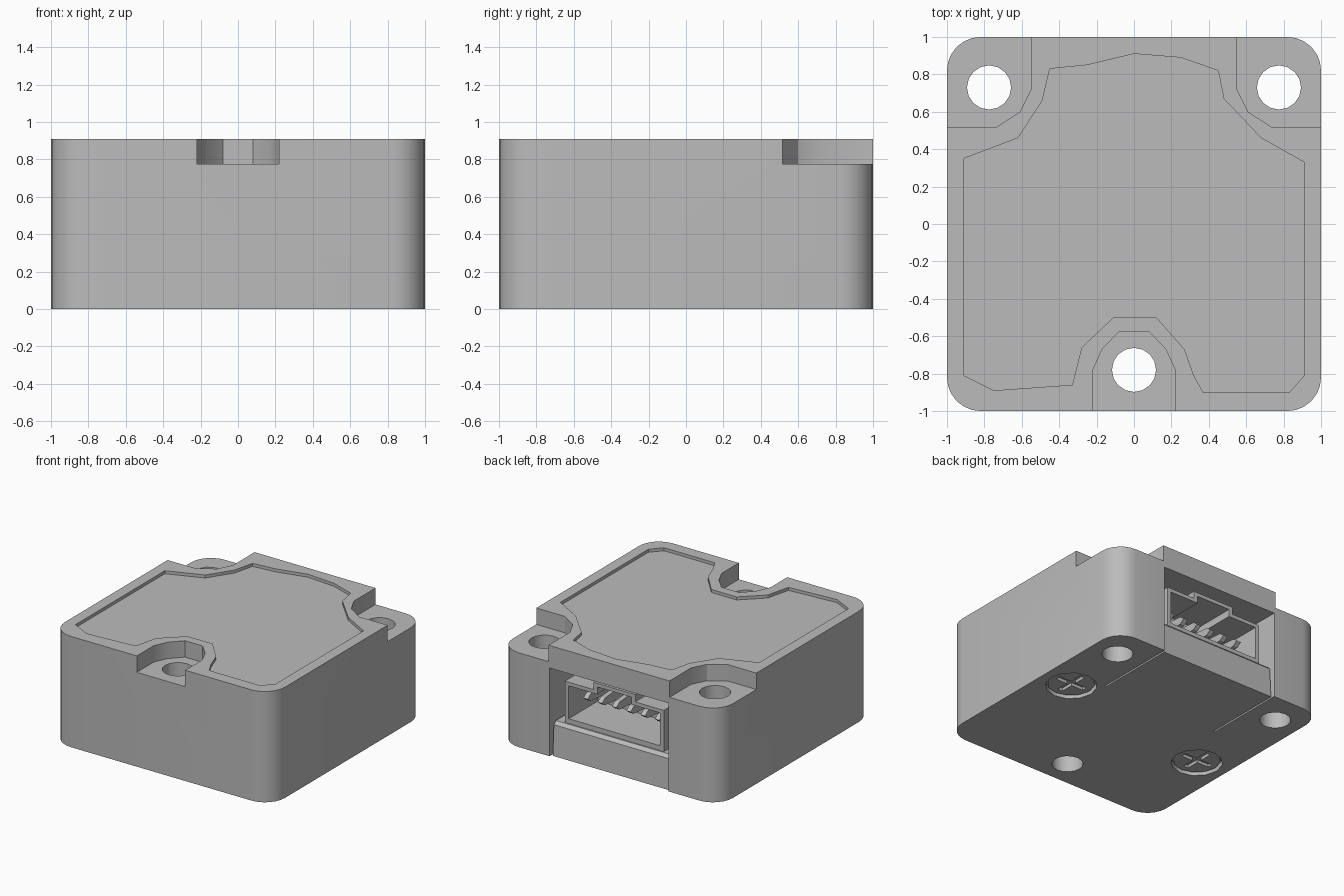
import bpy
import bmesh
import math
from mathutils import Vector

if "Cube" in bpy.data.objects:
    bpy.data.objects.remove(bpy.data.objects["Cube"], do_unlink=True)

grey = bpy.data.materials.new("light_grey")
grey.use_nodes = True
grey.diffuse_color = (0.5, 0.5, 0.5, 1)
grey.node_tree.nodes["Principled BSDF"].inputs["Base Color"].default_value = (0.5, 0.5, 0.5, 1)


def prism(name, pts, lo, hi, axis="z"):
    """Extrude a flat outline from lo to hi along an axis."""
    place = {"x": lambda a, b, h: Vector((h, a, b)),
             "y": lambda a, b, h: Vector((a, h, b)),
             "z": lambda a, b, h: Vector((a, b, h))}[axis]
    bm = bmesh.new()
    rows = [[bm.verts.new(place(a, b, h)) for a, b in pts] for h in (lo, hi)]
    for row in rows:
        bm.faces.new(row)
    n = len(pts)
    for i in range(n):
        j = (i + 1) % n
        bm.faces.new((rows[0][i], rows[0][j], rows[1][j], rows[1][i]))
    bmesh.ops.recalc_face_normals(bm, faces=bm.faces)
    mesh = bpy.data.meshes.new(name)
    bm.to_mesh(mesh)
    bm.free()
    mesh.materials.append(grey)
    ob = bpy.data.objects.new(name, mesh)
    bpy.context.collection.objects.link(ob)
    return ob


def box(name, x0, x1, y0, y1, z0, z1):
    return prism(name, [(x0, y0), (x1, y0), (x1, y1), (x0, y1)], z0, z1)


def circle(x, y, r, n):
    return [(x + r * math.cos(math.tau * i / n), y + r * math.sin(math.tau * i / n)) for i in range(n)]


def activate(ob):
    bpy.ops.object.select_all(action="DESELECT")
    ob.select_set(True)
    bpy.context.view_layer.objects.active = ob


def cut(ob, cutter):
    """Subtract a cutter, then discard it."""
    mod = ob.modifiers.new("cut", "BOOLEAN")
    mod.operation = "DIFFERENCE"
    mod.solver = "EXACT"
    mod.object = cutter
    activate(ob)
    bpy.ops.object.modifier_apply(modifier=mod.name)
    bpy.data.objects.remove(cutter, do_unlink=True)


def smooth(ob):
    activate(ob)
    bpy.ops.object.shade_smooth_by_angle(angle=math.radians(30))


# Case block with rounded vertical corners
R = 0.18
outline = []
for k, (sx, sy) in enumerate([(1, 1), (-1, 1), (-1, -1), (1, -1)]):
    for i in range(7):
        a = math.pi / 2 * (k + i / 6)
        outline.append((sx * (1 - R) + R * math.cos(a), sy * (1 - R) + R * math.sin(a)))
case = prism("case", outline, 0, 0.91)

# Shallow panel recess on the top
recess = [(-0.91, 0.35), (-0.91, -0.81), (-0.75, -0.89), (-0.33, -0.86),
          (-0.28, -0.66), (-0.11, -0.5), (0.12, -0.5), (0.27, -0.67),
          (0.32, -0.81), (0.37, -0.9), (0.83, -0.9), (0.91, -0.81),
          (0.91, 0.33), (0.68, 0.46), (0.48, 0.67), (0.45, 0.82),
          (0.25, 0.89), (0, 0.91), (-0.25, 0.85), (-0.45, 0.83),
          (-0.49, 0.66), (-0.62, 0.46)]
cut(case, prism("recess_cutter", recess, 0.885, 1.1))

# Mounting pockets: two back corners and the front middle
corner = [(0.55, 1.1), (0.55, 0.72), (0.61, 0.6), (0.74, 0.515), (1.1, 0.515)]
corner.append((1.1, 1.1))
for s in (1, -1):
    cut(case, prism("pocket_cutter", [(s * x, y) for x, y in corner], 0.775, 1.1))
half = [(0.22, -1.1), (0.22, -0.78), (0.17, -0.67), (0.08, -0.575)]
slot = half + [(-x, y) for x, y in reversed(half)]
cut(case, prism("slot_cutter", slot, 0.775, 1.1))

# Mounting holes
for x, y in [(0.775, 0.73), (-0.775, 0.73), (0, -0.78)]:
    cut(case, prism("hole_cutter", circle(x, y, 0.118, 16), -0.1, 1))

# Connector bay in the back
cut(case, box("bay_cutter", -0.54, 0.54, 0.3, 1.1, -0.1, 0.725))

# Screw seats underneath, with cross-slotted screws
for s, side in ((1, "left"), (-1, "right")):
    x, y = s * 0.735, s * 0.14
    cut(case, prism("seat_cutter", circle(x, y, 0.195, 12), -0.1, 0.045))
    screw = prism("screw_" + side, circle(x, y, 0.18, 12), 0.02, 0.06)
    for a, b in ((0.13, 0.022), (0.022, 0.13)):
        cut(screw, box("cross_cutter", x - a, x + a, y - b, y + b, -0.1, 0.05))
    smooth(screw)
smooth(case)

# Sill under the connector
prism("connector_sill", [(0.3, 0), (0.98, 0), (0.965, 0.25), (0.94, 0.275), (0.3, 0.275)],
      -0.525, 0.525, "x")


# Connector shell with a raised key in its top wall
def shell_outline(w, bottom, top, key, key_top):
    return [(-w, bottom), (w, bottom), (w, top), (key, top), (key, key_top),
            (-key, key_top), (-key, top), (-w, top)]


shell = prism("connector_shell", shell_outline(0.45, 0.275, 0.615, 0.19, 0.675), 0.32, 0.93, "y")
cut(shell, prism("shell_cutter", shell_outline(0.415, 0.315, 0.585, 0.155, 0.645), 0.55, 1.1, "y"))

# Row of tapered contact blades
for i in range(6):
    x = (i - 2.5) * 0.13
    prism("contact_%d" % (i + 1), [(0.54, 0.42), (0.8, 0.44), (0.84, 0.47), (0.8, 0.5), (0.54, 0.52)],
          x - 0.02, x + 0.02, "x")
